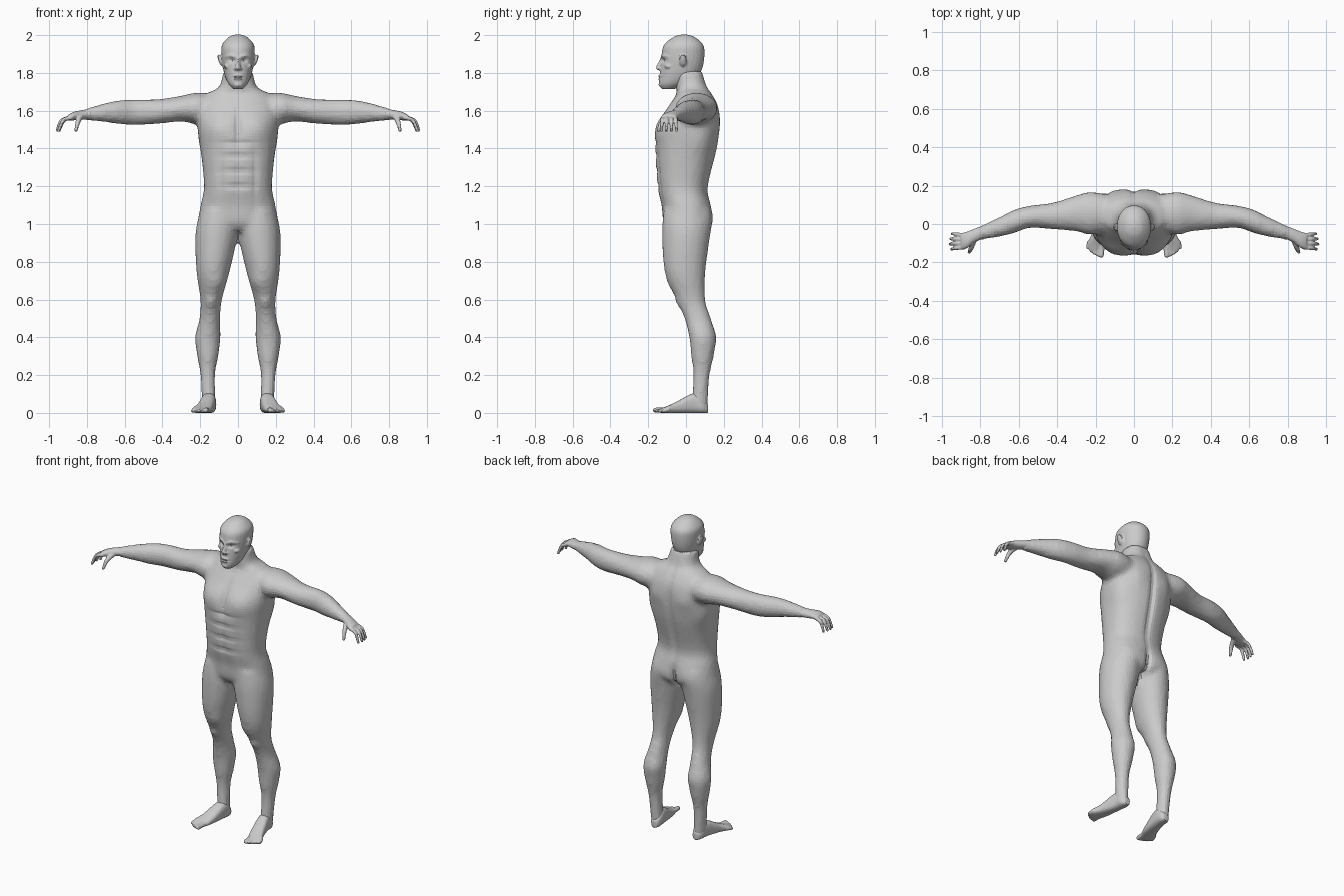
import bpy, bmesh, math
from mathutils import Vector, Matrix

if "Cube" in bpy.data.objects:
    bpy.data.objects.remove(bpy.data.objects["Cube"])


def spline(rows, steps=4):
    """Smooth in-between rows through a few key rows."""
    rows = [Vector(r) for r in rows]
    out = []
    for i in range(len(rows) - 1):
        a, b, c, d = rows[max(i - 1, 0)], rows[i], rows[i + 1], rows[min(i + 2, len(rows) - 1)]
        for k in range(steps):
            t = k / steps
            out.append(b + (c - a) * (t / 2) + (a * 2 - b * 5 + c * 4 - d) * (t * t / 2)
                       + (b * 3 - a - c * 3 + d) * (t ** 3 / 2))
    return out + [rows[-1]]


def loft(bm, axis, rings, p=1.0, s=1, n=28):
    """Closed skin through elliptical rings (t, ca, cb, ra, rb) stacked along an axis."""
    loops = []
    for t, ca, cb, ra, rb in spline(rings):
        loop = []
        for i in range(n):
            c, d = math.cos(math.tau * i / n), math.sin(math.tau * i / n)
            a = ca + ra * math.copysign(abs(c) ** p, c)
            b = cb + rb * math.copysign(abs(d) ** p, d)
            x, y, z = {'x': (t, a, b), 'y': (a, t, b), 'z': (a, b, t)}[axis]
            loop.append(bm.verts.new((s * x, y, z)))
        loops.append(loop)
    for l0, l1 in zip(loops, loops[1:]):
        for i in range(n):
            j = (i + 1) % n
            bm.faces.new((l0[i], l0[j], l1[j], l1[i]))
    bm.faces.new(loops[0])
    bm.faces.new(loops[-1])


def upright(bm, rows, p):
    """Loft from (z, half width, front y, back y)."""
    loft(bm, 'z', [(z, 0, (f + b) / 2, w, (b - f) / 2) for z, w, f, b in rows], p)


def blob(bm, c, r, tilt=0.0):
    m = Matrix.Translation(c) @ Matrix.Rotation(tilt, 4, 'Y') @ Matrix.Diagonal((*r, 1))
    bmesh.ops.create_icosphere(bm, subdivisions=2, radius=1, matrix=m)


def beads(bm, pts, r0, r1, steps=6):
    """A tapering finger-like chain of overlapping balls."""
    row = spline(pts, steps)
    for k, c in enumerate(row):
        r = r0 + (r1 - r0) * k / (len(row) - 1)
        blob(bm, c, (r, r, r))


def bell(d, r):
    return math.exp(-(d / r) ** 2)


def finish(name, bm, voxel, smooth, relief=None, mirror=False):
    """Fuse the shells into one skin, relax it, then press in the relief."""
    bmesh.ops.recalc_face_normals(bm, faces=bm.faces[:])
    me = bpy.data.meshes.new(name)
    bm.to_mesh(me)
    bm.free()
    ob = bpy.data.objects.new(name, me)
    bpy.context.collection.objects.link(ob)
    m = ob.modifiers.new("fuse", 'REMESH')
    m.mode, m.voxel_size = 'VOXEL', voxel
    m = ob.modifiers.new("relax", 'SMOOTH')
    m.factor, m.iterations = 0.5, smooth
    dg = bpy.context.evaluated_depsgraph_get()
    ob.data = bpy.data.meshes.new_from_object(ob.evaluated_get(dg))
    ob.modifiers.clear()
    if relief:
        normals = [v.normal.copy() for v in ob.data.vertices]
        for v, nrm in zip(ob.data.vertices, normals):
            v.co += nrm * relief(Vector((abs(v.co.x), v.co.y, v.co.z)))
    for f in ob.data.polygons:
        f.use_smooth = False
    if mirror:
        ob.modifiers.new("mirror", 'MIRROR').use_mirror_merge = False


# Torso with neck, then legs and arms on both sides
bm = bmesh.new()
upright(bm, [(.965, .12, -.09, .11), (1.01, .205, -.12, .135), (1.1, .198, -.13, .13),
             (1.2, .18, -.152, .117), (1.4, .198, -.164, .165), (1.52, .213, -.15, .179),
             (1.62, .21, -.095, .172), (1.69, .165, -.05, .137), (1.725, .1, -.053, .112),
             (1.81, .078, -.06, .086)], .85)
leg = [(.03, .153, .07, .036, .044), (.2, .16, .082, .039, .044), (.3, .16, .087, .056, .06),
       (.4, .16, .087, .067, .07), (.5, .149, .062, .055, .07), (.6, .142, .025, .057, .077),
       (.75, .132, -.005, .088, .108), (.95, .113, 0, .112, .127), (1.07, .105, 0, .095, .12)]
arm = [(.1, .06, 1.605, .085, .08), (.22, .055, 1.612, .112, .083), (.3, .056, 1.611, .094, .068),
       (.42, .042, 1.596, .07, .065), (.54, .038, 1.592, .058, .068), (.62, .015, 1.592, .061, .064),
       (.7, -.015, 1.59, .051, .051), (.82, -.053, 1.579, .034, .027)]
for s in (1, -1):
    loft(bm, 'z', leg, s=s)
    loft(bm, 'x', arm, s=s)


def muscles(v):
    h = 0
    # Chest, seat, shoulder blade, flank, kneecap, calf, inner thigh
    for x, y, z, r, amt in ((.1, -.14, 1.51, .075, .016), (.1, .12, 1.03, .07, .014),
                            (.1, .17, 1.54, .055, .008), (.19, .08, 1.44, .07, .01),
                            (.145, -.05, .58, .028, .008), (.13, .15, .4, .045, .006),
                            (.1, -.08, .69, .045, .008)):
        h += amt * bell((v - Vector((x, y, z))).length, r)
    mid = bell(v.x, .018)
    if v.y < -.04:  # breastbone, belly line and belly bands
        h -= .013 * mid * bell(v.z - 1.51, .1) + .007 * bell(v.x, .08) * sum(
            bell(v.z - z, .014) for z in (1.2, 1.28, 1.36, 1.43))
        h -= .006 * (mid + bell(v.x - .09, .016)) * bell(v.z - 1.25, .13)
    if v.y > .05:  # spine and cleft
        h -= mid * (.018 * bell(v.z - 1.42, .24) + .022 * bell(v.z - 1.01, .07))
    return h


finish("body", bm, .016, 4, muscles)

# Feet with toes
bm = bmesh.new()
foot = [(.117, .147, .018, .045), (.09, .15, .034, .08), (.04, .155, .038, .105),
        (-.05, .175, .044, .06), (-.1, .194, .049, .037), (-.135, .2, .036, .024)]
loft(bm, 'y', [(y, cx, h / 2 - .001, w, h / 2) for y, cx, w, h in foot], .75)
for i in range(5):
    r = .0105 if i else .0145
    x, y = .17 + .0175 * i, -.172 + .0026 * i * i
    beads(bm, [(x - .006, -.095, .017), (x, y + .01, r)], r * 1.1, r)
finish("foot", bm, .006, 3, mirror=True)

# Hands with curled fingers and thumb
bm = bmesh.new()
loft(bm, 'x', [(.785, -.042, 1.583, .034, .027), (.83, -.06, 1.577, .036, .025),
               (.87, -.083, 1.571, .043, .022), (.9, -.09, 1.563, .042, .016)])
for i in range(4):
    y0, y1, tip = -.058 - .021 * i, -.05 - .027 * i, .966 - .008 * abs(i - 1.7)
    beads(bm, [(.885, y0, 1.563), (tip - .03, (y0 + y1) / 2, 1.548), (tip - .006, y1, 1.495)], .0125, .0085, 8)
beads(bm, [(.835, -.085, 1.568), (.848, -.125, 1.54), (.858, -.147, 1.495)], .018, .009)
finish("hand", bm, .005, 3, mirror=True)

# Head with nose, lips and chin
bm = bmesh.new()
upright(bm, [(1.715, .026, -.128, -.06), (1.74, .05, -.142, 0), (1.78, .068, -.14, .06),
             (1.83, .08, -.135, .088), (1.9, .088, -.129, .098), (1.95, .084, -.115, .09),
             (1.99, .048, -.066, .046), (2.003, .014, -.024, .005)], .95)
beads(bm, [(0, -.126, 1.878), (0, -.146, 1.828)], .009, .014)
for z in (1.782, 1.768):
    blob(bm, (0, -.137, z), (.025, .012, .007))
blob(bm, (0, -.13, 1.738), (.024, .016, .016))
for s in (1, -1):
    # Nostrils, brows, cheekbones, ears
    blob(bm, (s * .013, -.138, 1.822), (.009, .012, .008))
    beads(bm, [(s * .014, -.126, 1.884), (s * .04, -.117, 1.892), (s * .064, -.092, 1.884)], .009, .007)
    blob(bm, (s * .055, -.092, 1.835), (.02, .022, .014))
    blob(bm, (s * .094, -.016, 1.866), (.01, .02, .036), s * .35)


def face(v):
    # Eye sockets and mouth line
    h = -.012 * bell(v.x - .034, .017) * bell(v.z - 1.866, .011)
    h -= .006 * bell(v.x, .024) * bell(v.z - 1.775, .004)
    return h if v.y < -.07 else 0


finish("head", bm, .006, 2, face)

# Eyes
bm = bmesh.new()
for s in (1, -1):
    bmesh.ops.create_uvsphere(bm, u_segments=16, v_segments=10, radius=.014,
                              matrix=Matrix.Translation((s * .034, -.098, 1.866)))
me = bpy.data.meshes.new("eyes")
bm.to_mesh(me)
bm.free()
bpy.context.collection.objects.link(bpy.data.objects.new("eyes", me))
